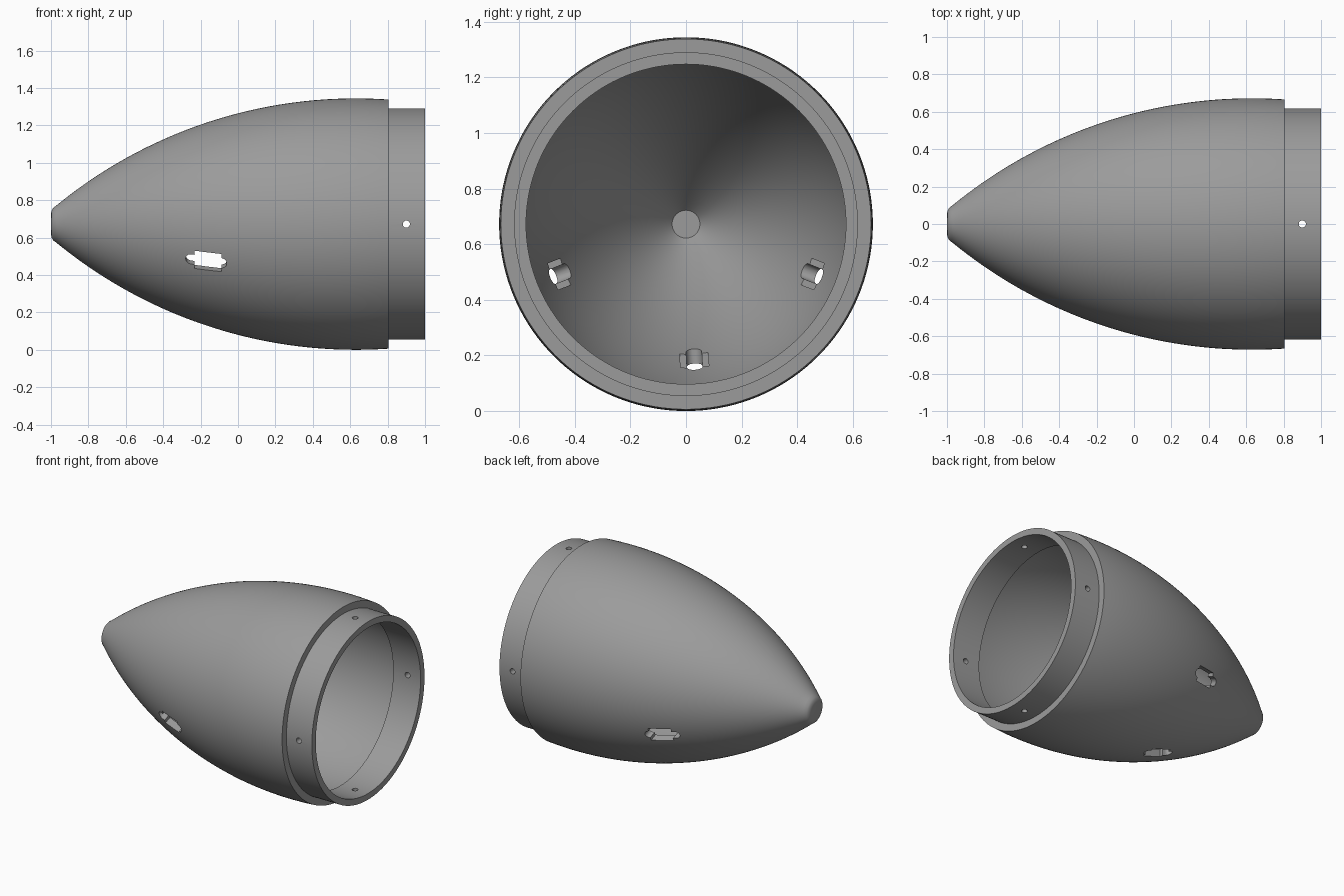
import bpy, bmesh
from math import sin, cos, pi, radians, sqrt
from mathutils import Matrix, Vector

cube = bpy.data.objects.get("Cube")
if cube:
    bpy.data.objects.remove(cube)

AXIS_Z = 0.672
SEGMENTS = 144
PEAK_X, PEAK_R, ARC_R, WALL = 0.63, 0.672, 2.524, 0.049

grey = bpy.data.materials.new("plain grey")
grey.use_nodes = True
colour = (0.33, 0.33, 0.33, 1)
grey.diffuse_color = colour
grey.node_tree.nodes["Principled BSDF"].inputs["Base Color"].default_value = colour


def make_object(name, bm):
    bmesh.ops.recalc_face_normals(bm, faces=bm.faces)
    mesh = bpy.data.meshes.new(name)
    bm.to_mesh(mesh)
    bm.free()
    obj = bpy.data.objects.new(name, mesh)
    bpy.context.collection.objects.link(obj)
    mesh.materials.append(grey)
    return obj


def lathe(name, profile, closed):
    """Turn (x, radius) points around the long axis."""
    bm = bmesh.new()
    verts = [bm.verts.new((x, 0, r)) for x, r in profile]
    pairs = list(zip(verts, verts[1:]))
    if closed:
        pairs.append((verts[-1], verts[0]))
    edges = [bm.edges.new(p) for p in pairs]
    bmesh.ops.spin(bm, geom=verts + edges, cent=(0, 0, 0), axis=(1, 0, 0),
                   angle=2 * pi, steps=SEGMENTS, use_duplicate=False)
    bmesh.ops.remove_doubles(bm, verts=bm.verts, dist=0.0001)
    bm.transform(Matrix.Translation((0, 0, AXIS_Z)))
    return make_object(name, bm)


def prism(name, outline, near, far, angle):
    """Extrude an (x, sideways) outline outward at an angle about the axis."""
    out = Vector((0, cos(angle), sin(angle)))
    side = Vector((0, -sin(angle), cos(angle)))
    centre = Vector((0, 0, AXIS_Z))
    bm = bmesh.new()
    face = bm.faces.new([bm.verts.new(centre + out * near + side * s + Vector((x, 0, 0)))
                         for x, s in outline])
    new = bmesh.ops.extrude_face_region(bm, geom=[face])["geom"]
    bmesh.ops.translate(bm, vec=out * (far - near),
                        verts=[v for v in new if isinstance(v, bmesh.types.BMVert)])
    obj = make_object(name, bm)
    obj.hide_render = True
    return obj


def arc(cx, radius, start, end, steps):
    angles = [start + (end - start) * i / steps for i in range(steps + 1)]
    return [(cx + radius * cos(a), radius * sin(a)) for a in angles]


def cut(target, cutters):
    bpy.context.view_layer.objects.active = target
    for cutter in cutters:
        mod = target.modifiers.new("cut", 'BOOLEAN')
        mod.operation, mod.solver, mod.object = 'DIFFERENCE', 'EXACT', cutter
        bpy.ops.object.modifier_apply(modifier=mod.name)
        bpy.data.objects.remove(cutter)


def ogive(start, end, inset, steps=48):
    radius = ARC_R - inset
    xs = [start + (end - start) * i / steps for i in range(steps + 1)]
    return [(x, PEAK_R - ARC_R + sqrt(radius ** 2 - (x - PEAK_X) ** 2)) for x in xs]


# Hollow shell with a blunt, rounded tip
tip = [(-1, 0), (-1, 0.055), (-0.996, 0.073), (-0.987, 0.088)]
shell = lathe("nose_shell", tip + ogive(-0.97, 0.805, 0)
              + ogive(0.805, -0.945, WALL) + [(-0.953, 0.05), (-0.953, 0)], False)

# Coupler tube at the open end
coupler = lathe("coupler", [(0.79, 0.575), (0.79, 0.618), (1, 0.618), (1, 0.575)], True)

# Three keyed slots through the lower wall
half, key = 0.028, 0.051
slot = (arc(-0.088, half, -pi / 2, pi / 2, 10) + [(-0.088, key), (-0.232, key)]
        + arc(-0.252, half, pi / 2, 1.5 * pi, 10) + [(-0.232, -half), (-0.232, -key), (-0.088, -key)])
slot.insert(13, (-0.232, half))
cut(shell, [prism("slot_cutter", slot, 0.3, 0.8, radians(a)) for a in (-21.5, -86.5, -158.5)])

# Four pin holes in the coupler
pin = arc(0.9, 0.019, 0, 2 * pi, 24)[:-1]
cut(coupler, [prism("pin_cutter", pin, 0.5, 0.7, i * pi / 2) for i in range(4)])

for obj in (shell, coupler):
    bpy.ops.object.select_all(action='DESELECT')
    obj.select_set(True)
    bpy.context.view_layer.objects.active = obj
    bpy.ops.object.shade_smooth_by_angle(angle=radians(25))
